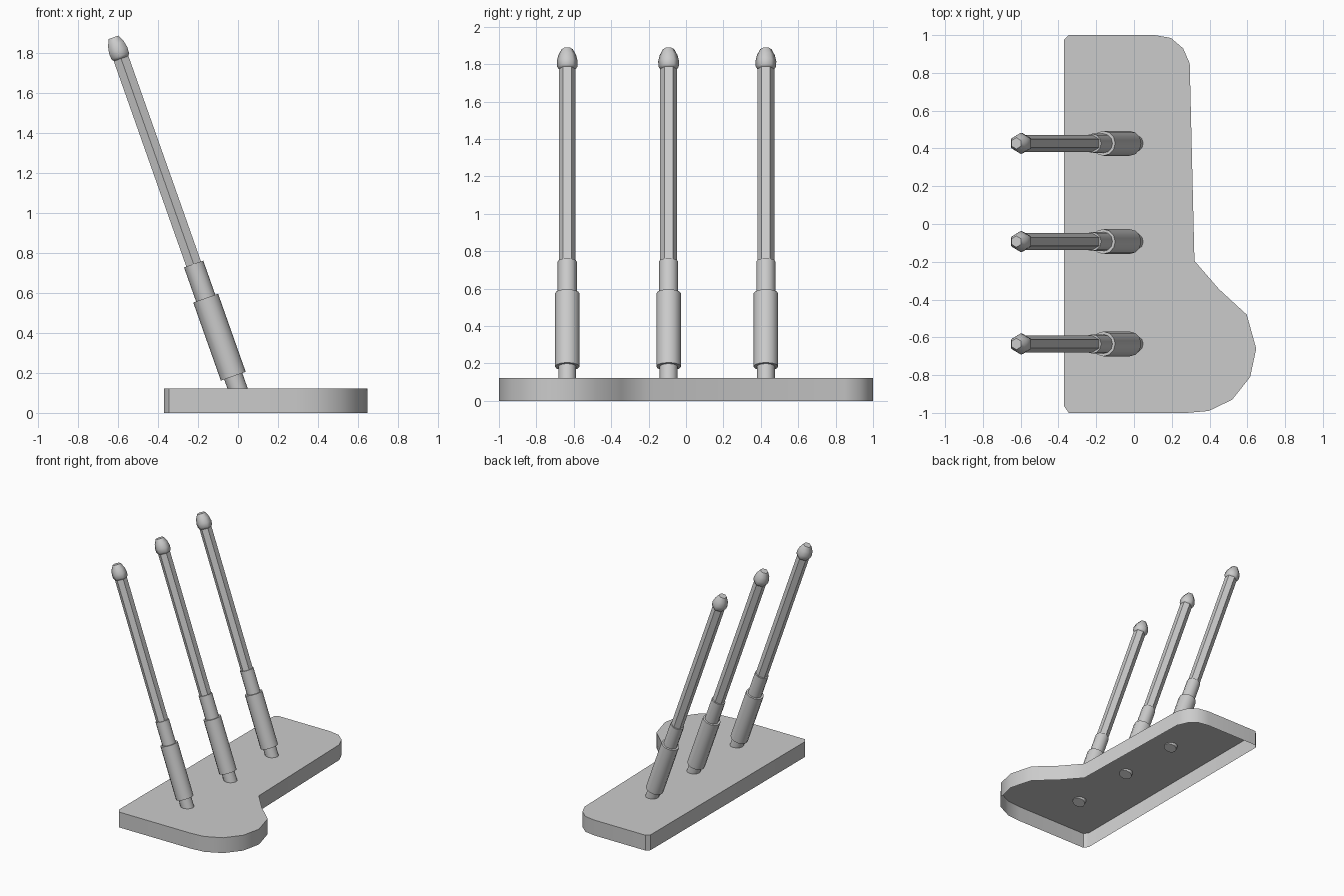
import bpy, bmesh
from math import sin, cos, pi, radians
from mathutils import Matrix

if "Cube" in bpy.data.objects:
    bpy.data.objects.remove(bpy.data.objects["Cube"])

TOP = 0.122            # plate height
LEAN = radians(19.45)  # pegs lean towards -x


def finish(bm, name, smooth_angle):
    bmesh.ops.recalc_face_normals(bm, faces=bm.faces)
    me = bpy.data.meshes.new(name)
    bm.to_mesh(me)
    bm.free()
    ob = bpy.data.objects.new(name, me)
    bpy.context.collection.objects.link(ob)
    if smooth_angle:
        bpy.ops.object.select_all(action='DESELECT')
        ob.select_set(True)
        bpy.context.view_layer.objects.active = ob
        bpy.ops.object.shade_smooth_by_angle(angle=radians(smooth_angle))
    return ob


def turned(name, profile, sides, y, smooth_angle):
    """Spin (radius, distance along axis) points into a capped, leaning part."""
    bm = bmesh.new()
    rings = []
    for r, s in profile:
        rings.append([bm.verts.new((r * cos(pi / 2 + 2 * pi * i / sides),
                                    r * sin(pi / 2 + 2 * pi * i / sides), s))
                      for i in range(sides)])
    for a, b in zip(rings, rings[1:]):
        for i in range(sides):
            j = (i + 1) % sides
            bm.faces.new((a[i], a[j], b[j], b[i]))
    bm.faces.new(rings[0][::-1])
    bm.faces.new(rings[-1])
    bm.transform(Matrix.Translation((-0.002, y, TOP)) @ Matrix.Rotation(-LEAN, 4, 'Y'))
    return finish(bm, name, smooth_angle)


# Base plate: top face with a skirt, open underneath
outline = [(-0.37, -0.965), (-0.345, -1), (0.28, -1), (0.395, -0.99), (0.52, -0.93),
           (0.615, -0.81), (0.647, -0.66), (0.597, -0.48), (0.45, -0.345), (0.32, -0.195),
           (0.295, 0.85), (0.26, 0.93), (0.195, 0.985), (0.11, 1), (-0.345, 1), (-0.37, 0.975)]
bm = bmesh.new()
upper = [bm.verts.new((x, y, TOP)) for x, y in outline]
lower = [bm.verts.new((x, y, 0)) for x, y in outline]
top_face = bm.faces.new(upper)
for i in range(len(outline)):
    j = (i + 1) % len(outline)
    bm.faces.new((lower[i], lower[j], upper[j], upper[i]))
finish(bm, "base_plate", 40)

# Three leaning pegs, each made of five parts
for n, y in enumerate((-0.635, -0.093, 0.427), 1):
    turned(f"peg_{n}_pin", [(0.048, -0.025), (0.048, 0.075)], 12, y, 40)
    turned(f"peg_{n}_collar", [(0.066, 0.065), (0.066, 0.48)], 12, y, 40)
    turned(f"peg_{n}_sleeve", [(0.051, 0.475), (0.051, 0.661)], 12, y, 40)
    turned(f"peg_{n}_rod", [(0.045, 0.655), (0.045, 1.76)], 6, y, 0)
    turned(f"peg_{n}_tip", [(0.044, 1.75), (0.054, 1.765), (0.056, 1.795),
                            (0.048, 1.83), (0.03, 1.8645)], 6, y, 65)
